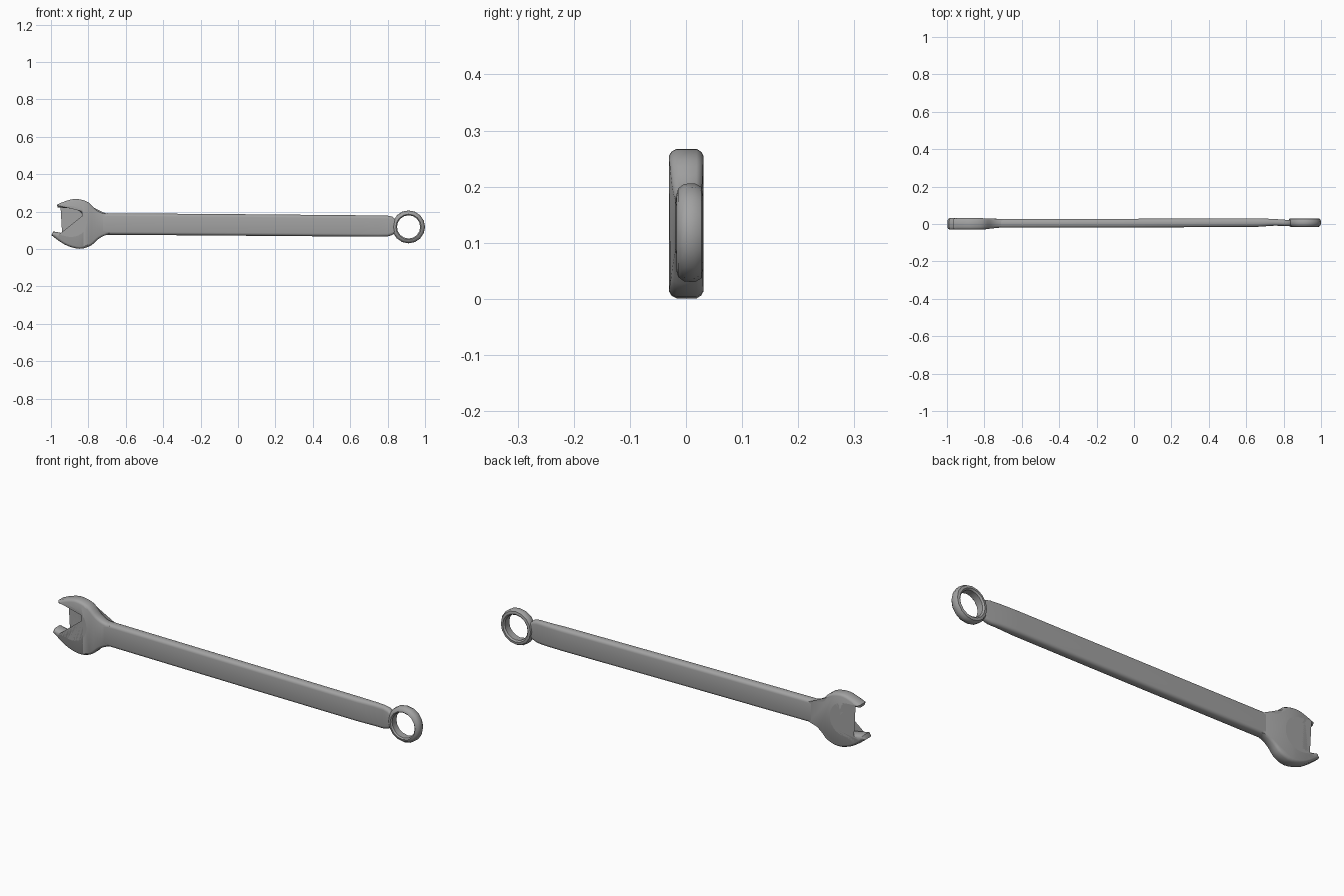
import bpy, bmesh, math
from mathutils import Vector

cube = bpy.data.objects.get("Cube")
if cube:
    bpy.data.objects.remove(cube, do_unlink=True)

steel = bpy.data.materials.new("grey steel")
steel.use_nodes = True
GREY = (0.36, 0.36, 0.36, 1)
steel.diffuse_color = GREY
bsdf = next(n for n in steel.node_tree.nodes if n.type == "BSDF_PRINCIPLED")
bsdf.inputs["Base Color"].default_value = GREY


def finish(name, bm, angle=40):
    """Turn a bmesh into a smooth-shaded steel object."""
    bmesh.ops.recalc_face_normals(bm, faces=bm.faces)
    mesh = bpy.data.meshes.new(name)
    bm.to_mesh(mesh)
    bm.free()
    mesh.materials.append(steel)
    obj = bpy.data.objects.new(name, mesh)
    bpy.context.collection.objects.link(obj)
    bpy.ops.object.select_all(action="DESELECT")
    obj.select_set(True)
    bpy.context.view_layer.objects.active = obj
    bpy.ops.object.shade_smooth_by_angle(angle=math.radians(angle))
    return obj


def bridge(bm, rings, closed=False):
    """Skin consecutive rings of vertices with quads."""
    n = len(rings[0])
    pairs = list(zip(rings, rings[1:]))
    if closed:
        pairs.append((rings[-1], rings[0]))
    for a, b in pairs:
        for i in range(n):
            j = (i + 1) % n
            bm.faces.new((a[i], a[j], b[j], b[i]))


def spline(points, steps=3):
    """Smooth open Catmull-Rom path through 2D points."""
    p = [Vector(q) for q in points]
    p = [2 * p[0] - p[1]] + p + [2 * p[-1] - p[-2]]
    out = []
    for a, b, c, d in zip(p, p[1:], p[2:], p[3:]):
        for s in range(steps):
            t = s / steps
            out.append(0.5 * (2 * b + (c - a) * t + (2 * a - 5 * b + 4 * c - d) * t * t
                              + (3 * b - a - 3 * c + d) * t ** 3))
    return out + [p[-2]]


# Shaft: rounded rectangles lofted along x (x, z low, z high, y front, y back)
stations = [(-0.76, 0.085, 0.180, -0.020, 0.026), (-0.70, 0.076, 0.191, -0.020, 0.027),
            (0.00, 0.071, 0.186, -0.019, 0.028), (0.66, 0.066, 0.180, -0.015, 0.030),
            (0.75, 0.066, 0.179, -0.009, 0.027), (0.80, 0.067, 0.178, -0.010, 0.023),
            (0.825, 0.075, 0.173, -0.012, 0.022), (0.845, 0.088, 0.155, -0.011, 0.022)]
bm = bmesh.new()
rings = []
for x, z0, z1, y0, y1 in stations:
    ry, rz = (y1 - y0) * 0.42, 0.016
    ring = []
    for k, (sy, sz) in enumerate(((1, 1), (-1, 1), (-1, -1), (1, -1))):
        cy = y1 - ry if sy > 0 else y0 + ry
        cz = z1 - rz if sz > 0 else z0 + rz
        for s in range(5):
            a = math.radians(90 * k + 22.5 * s)
            ring.append(bm.verts.new((x, cy + ry * math.cos(a), cz + rz * math.sin(a))))
    rings.append(ring)
bridge(bm, rings)
bm.faces.new(rings[0])
bm.faces.new(rings[-1])
finish("shaft", bm)

# Open jaw: outline in x, z, extruded through y with rounded rims
outer = [(-0.68, 0.184), (-0.725, 0.192), (-0.76, 0.211), (-0.797, 0.247), (-0.835, 0.263),
         (-0.88, 0.267), (-0.93, 0.253), (-0.968, 0.237)]
inner = [(-0.965, 0.222), (-0.92, 0.219), (-0.877, 0.214), (-0.845, 0.200), (-0.824, 0.170),
         (-0.822, 0.125), (-0.846, 0.090), (-0.888, 0.076), (-0.940, 0.085), (-0.988, 0.094)]
lower = [(-0.998, 0.074), (-0.960, 0.045), (-0.910, 0.016), (-0.845, 0.001), (-0.787, 0.018),
         (-0.752, 0.049), (-0.72, 0.069), (-0.68, 0.081)]
outline = spline(outer) + spline(inner) + spline(lower)
bm = bmesh.new()
layers = []
# inset each layer towards the material to form the rim
n = len(outline)
for y, inset in ((-0.030, 0.012), (-0.026, 0.005), (-0.017, 0.0),
                 (0.019, 0.0), (0.027, 0.005), (0.031, 0.012)):
    layer = []
    for i, p in enumerate(outline):
        t = outline[(i + 1) % n] - outline[i - 1]
        q = p + Vector((-t.y, t.x)).normalized() * inset
        # thin the neck so that it flows into the shaft
        f = min(1, max(0, (p.x + 0.82) / 0.13))
        f = f * f * (3 - 2 * f)
        yy = y * (1 - f) + f * (0.004 + (y - 0.0005) * 0.74)
        layer.append(bm.verts.new((q.x, yy, q.y)))
    layers.append(layer)
bridge(bm, layers)
caps = [bm.faces.new(layers[0]), bm.faces.new(layers[-1])]
bmesh.ops.triangulate(bm, faces=caps)
finish("open_jaw", bm)

# Ring end: faceted band turned about the y axis (radius, y)
profile = [(0.062, -0.011), (0.068, -0.017), (0.079, -0.014), (0.087, -0.003),
           (0.088, 0.016), (0.081, 0.028), (0.069, 0.030), (0.062, 0.023)]
bm = bmesh.new()
SIDES = 16
rings = []
for k in range(SIDES):
    a = 2 * math.pi * k / SIDES
    rings.append([bm.verts.new((0.912 + r * math.cos(a), y, 0.118 + r * math.sin(a)))
                  for r, y in profile])
bridge(bm, rings, closed=True)
finish("ring_end", bm)
